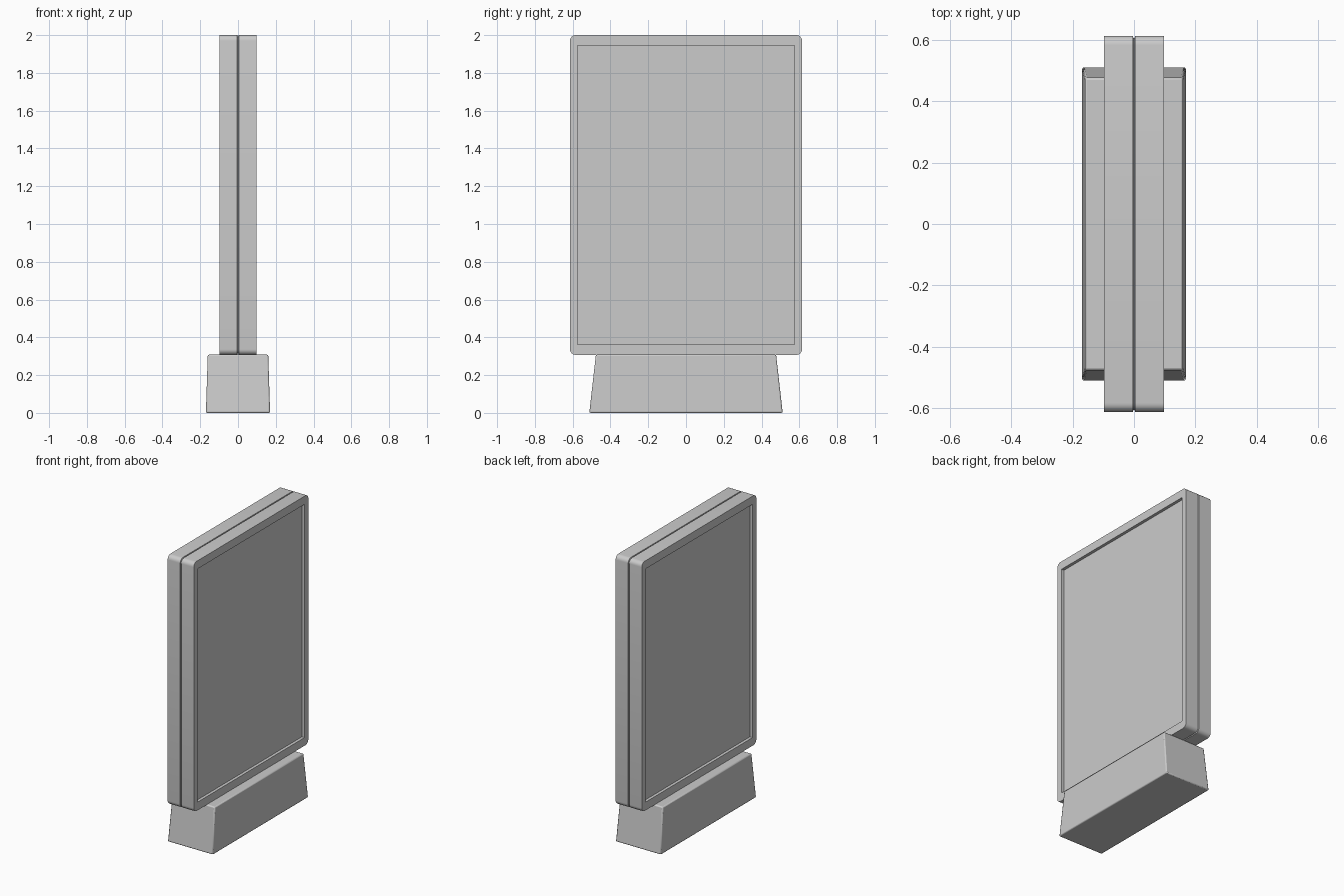
import bpy, bmesh, math

if "Cube" in bpy.data.objects:
    bpy.data.objects.remove(bpy.data.objects["Cube"])


def rounded_rect(x, hy, hz, r, zc, steps=6):
    """Ring of points in the YZ plane, with corners of radius r."""
    pts = []
    for k, (sy, sz) in enumerate([(1, 1), (-1, 1), (-1, -1), (1, -1)]):
        for i in range(steps + 1):
            a = math.pi / 2 * (k + i / steps)
            pts.append((x, sy * (hy - r) + r * math.cos(a),
                        zc + sz * (hz - r) + r * math.sin(a)))
    return pts


def loft(name, rings):
    """Skin a list of equal-length rings and cap both ends."""
    bm = bmesh.new()
    loops = [[bm.verts.new(p) for p in ring] for ring in rings]
    n = len(loops[0])
    for a, b in zip(loops, loops[1:]):
        for i in range(n):
            j = (i + 1) % n
            bm.faces.new((a[i], a[j], b[j], b[i]))
    bm.faces.new(loops[0])
    bm.faces.new(loops[-1])
    bmesh.ops.remove_doubles(bm, verts=bm.verts, dist=1e-5)
    bmesh.ops.recalc_face_normals(bm, faces=bm.faces)
    mesh = bpy.data.meshes.new(name)
    bm.to_mesh(mesh)
    bm.free()
    obj = bpy.data.objects.new(name, mesh)
    bpy.context.collection.objects.link(obj)
    return obj


def smooth(obj):
    bpy.ops.object.select_all(action='DESELECT')
    obj.select_set(True)
    bpy.context.view_layer.objects.active = obj
    bpy.ops.object.shade_smooth_by_angle(angle=math.radians(30))


# Display cabinet: recessed screen on both sides, seam groove round the middle
half = [(0.078, 0.574, 0.791, 0.0),      # recessed screen
        (0.098, 0.574, 0.791, 0.0),      # inner lip of the frame
        (0.098, 0.614, 0.8465, 0.03),    # outer edge of the frame
        (0.004, 0.614, 0.8465, 0.03),    # edge of the seam
        (0.002, 0.607, 0.8395, 0.023)]   # bottom of the seam
sections = half + [(-x, hy, hz, r) for x, hy, hz, r in reversed(half)]
cabinet = loft("display_cabinet",
               [rounded_rect(x, hy, hz, r, 1.1535) for x, hy, hz, r in sections])
smooth(cabinet)

# Tapered plinth with softly bevelled edges
plinth = loft("base_plinth",
              [[(sx * hx, sy * hy, z) for sx, sy in [(1, 1), (-1, 1), (-1, -1), (1, -1)]]
               for hx, hy, z in [(0.17, 0.512, 0.0), (0.16, 0.477, 0.308)]])
bevel = plinth.modifiers.new("soft_edges", 'BEVEL')
bevel.width = 0.007
bevel.segments = 2
smooth(plinth)
